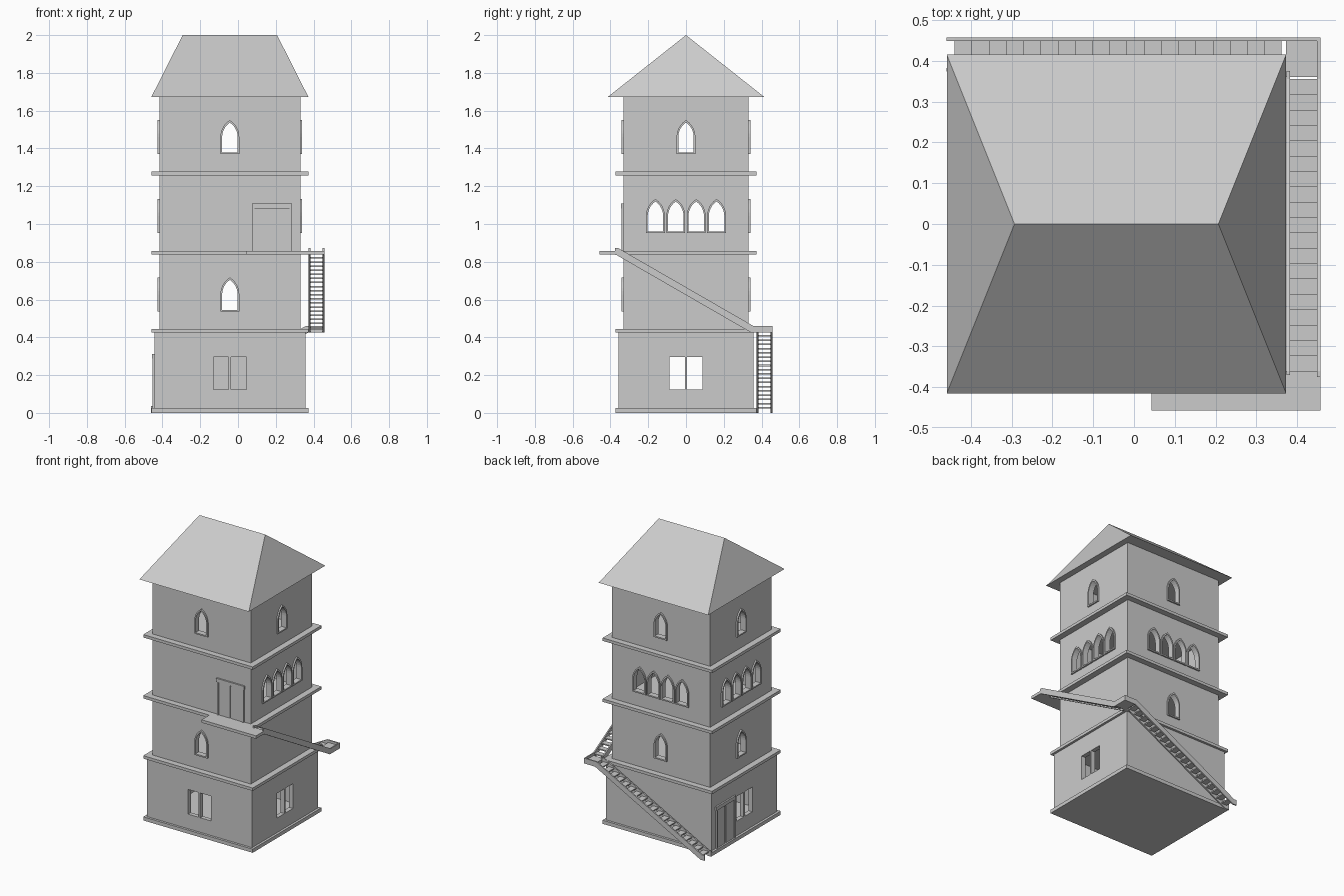
import bpy, bmesh
from math import pi, sin, cos, atan2
from mathutils import Matrix, Vector

old = bpy.data.objects.get("Cube")
if old:
    bpy.data.objects.remove(old, do_unlink=True)

stone = bpy.data.materials.new("pale grey stone")
stone.use_nodes = True
GREY = (0.6, 0.6, 0.6, 1)
stone.diffuse_color = GREY
stone.node_tree.nodes["Principled BSDF"].inputs["Base Color"].default_value = GREY

CX = -0.043                     # tower axis
FRONT, RIGHT, BACK, LEFT = range(4)
GROUND, UPPER = (0.4, 0.357), (0.373, 0.332)   # half sizes of the storeys
WALL = 0.03


def finish(bm, name):
    bmesh.ops.recalc_face_normals(bm, faces=bm.faces[:])
    mesh = bpy.data.meshes.new(name)
    bm.to_mesh(mesh)
    bm.free()
    mesh.materials.append(stone)
    obj = bpy.data.objects.new(name, mesh)
    bpy.context.collection.objects.link(obj)
    return obj


def add_box(bm, x, y, z, m=Matrix()):
    """Box from (low, high) pairs."""
    size = Vector((x[1] - x[0], y[1] - y[0], z[1] - z[0]))
    mid = Vector((sum(x), sum(y), sum(z))) / 2
    bmesh.ops.create_cube(bm, size=1, matrix=m @ Matrix.Translation(mid) @ Matrix.Diagonal(size).to_4x4())


def add_prism(bm, outline, y0, y1, m):
    """Extrude an (x, z) outline along y."""
    a, b = [[bm.verts.new(m @ Vector((u, y, z))) for u, z in outline] for y in (y0, y1)]
    bm.faces.new(a)
    bm.faces.new(b)
    for i in range(len(a)):
        bm.faces.new((a[i - 1], a[i], b[i], b[i - 1]))


def add_ring(bm, outer, inner, y0, y1, m):
    """Frame between two matching outlines."""
    loops = [[bm.verts.new(m @ Vector((u, y, z))) for u, z in o]
             for o, y in ((outer, y0), (inner, y0), (inner, y1), (outer, y1))]
    for k in range(4):
        a, b = loops[k - 1], loops[k]
        for i in range(len(a)):
            bm.faces.new((a[i - 1], a[i], b[i], b[i - 1]))


def on_wall(side, half, u=0, z=0):
    """Local frame on a wall: x along it, -y outward."""
    dist = half[1] if side in (FRONT, BACK) else half[0]
    return (Matrix.Translation((CX, 0, 0)) @ Matrix.Rotation(side * pi / 2, 4, "Z")
            @ Matrix.Translation((u, -dist, z)))


def arch(w, h, spring, base, steps=6):
    """Pointed arch outline of half width w."""
    r = (w * w + h * h) / (2 * w)
    end = atan2(h, r - w)
    right = [(w - r + r * cos(end * i / steps), spring + r * sin(end * i / steps)) for i in range(steps)]
    return [(-w, base), (w, base)] + right + [(0, spring + h)] + [(-u, z) for u, z in reversed(right)]


def rect(w, z0, z1):
    return [(-w, z0), (w, z0), (w, z1), (-w, z1)]


def storey(name, half, z0, z1, openings):
    """Hollow storey with cut openings (outline, matrix)."""
    bm = bmesh.new()
    hx, hy = half
    upright = Matrix.Translation((CX, 0, 0)) @ Matrix.Rotation(pi / 2, 4, "X")
    outer = rect(hx, -hy, hy)
    inner = rect(hx - WALL, WALL - hy, hy - WALL)
    add_ring(bm, outer, inner, z0, z1, upright)
    obj = finish(bm, name)
    bm = bmesh.new()
    for outline, m in openings:
        add_prism(bm, outline, -WALL, 2 * WALL, m)
    cutter = finish(bm, "opening_cutter")
    cutter.hide_render = True
    mod = obj.modifiers.new("openings", "BOOLEAN")
    mod.operation, mod.solver, mod.object = "DIFFERENCE", "EXACT", cutter
    graph = bpy.context.evaluated_depsgraph_get()
    cut = bpy.data.meshes.new_from_object(obj.evaluated_get(graph))
    obj.modifiers.clear()
    obj.data = cut
    bpy.data.objects.remove(cutter, do_unlink=True)


# Arched windows and the storeys that hold them
OUTER, INNER, HOLE = arch(0.05, 0.09, 0.09, 0), arch(0.041, 0.077, 0.09, 0.009), arch(0.046, 0.084, 0.09, 0.004)
ROW = (-0.162, -0.054, 0.054, 0.162)
floors = [
    ("second_storey", 0.445, 0.838, 0.537, (FRONT, BACK, LEFT), (0,)),
    ("third_storey", 0.858, 1.257, 0.952, (RIGHT, BACK, LEFT), ROW),
    ("fourth_storey", 1.277, 1.675, 1.37, (FRONT, RIGHT, BACK, LEFT), (0,)),
]
frames = bmesh.new()
for name, z0, z1, sill, sides, offsets in floors:
    places = [on_wall(s, UPPER, u, sill) for s in sides for u in offsets]
    storey(name, UPPER, z0, z1, [(HOLE, m) for m in places])
    for m in places:
        add_ring(frames, OUTER, INNER, -0.01, WALL, m)
finish(frames, "arched_window_frames")

# Ground storey with square windows and mullions
places = [on_wall(s, GROUND) for s in (FRONT, RIGHT, LEFT)]
storey("ground_storey", GROUND, 0.02, 0.425, [(rect(0.087, 0.125, 0.295), m) for m in places])
mullions = bmesh.new()
for m in places:
    add_box(mullions, (-0.006, 0.006), (0, WALL), (0.125, 0.295), m)
finish(mullions, "ground_window_mullions")

# Slabs between the storeys
for name, z0, z1 in (("base_slab", 0, 0.025), ("first_ledge", 0.425, 0.445),
                     ("second_ledge", 0.838, 0.858), ("third_ledge", 1.257, 1.277)):
    bm = bmesh.new()
    add_box(bm, (CX - 0.416, CX + 0.416), (-0.373, 0.373), (z0, z1))
    finish(bm, name)

# Double doors
for name, m, h in (("balcony_door", on_wall(FRONT, UPPER, 0.223, 0.858), 0.25),
                   ("ground_door", on_wall(LEFT, GROUND, -0.21, 0.025), 0.288)):
    bm = bmesh.new()
    for s in (-1, 1):
        add_box(bm, sorted((s * 0.09, s * 0.102)), (-0.01, 0.01), (0, h - 0.025), m)
        add_box(bm, sorted((s * 0.004, s * 0.09)), (-0.005, 0.01), (0, h - 0.028), m)
    add_box(bm, (-0.106, 0.106), (-0.011, 0.01), (h - 0.025, h), m)
    finish(bm, name)

# Hipped roof
bm = bmesh.new()
a, b, c, d = [bm.verts.new((CX + u, v, 1.672)) for u, v in rect(0.416, -0.415, 0.415)]
west, east = [bm.verts.new((CX + s * 0.25, 0, 2)) for s in (-1, 1)]
for face in ((d, c, b, a), (a, b, east, west), (c, d, west, east), (b, c, east), (d, a, west)):
    bm.faces.new(face)
finish(bm, "hipped_roof")

# Balcony and corner landing
bm = bmesh.new()
add_box(bm, (0.043, 0.457), (-0.457, -0.36), (0.838, 0.858))
finish(bm, "balcony")
bm = bmesh.new()
add_box(bm, (0.373, 0.457), (0.36, 0.457), (0.425, 0.445))
finish(bm, "corner_landing")


def stairs(name, m, start, end, z_top, z_low, top_flat, low_flat):
    """Open flight: local x runs downhill, local y spans the two stringers."""
    bm = bmesh.new()
    deep = 0.036
    for y, inner in ((0, True), (0.074, False)):
        far = end + (0.02 if inner else low_flat)
        near = start - (0.01 if inner else top_flat)
        outline = [(near, z_top), (start, z_top), (end, z_low), (far, z_low),
                   (far, z_low - deep), (end - 0.01, z_low - deep), (start - 0.01, z_top - deep)]
        if not inner:
            outline.append((near, z_top - deep))
        add_prism(bm, outline, y, y + 0.009, m)
    steps = 19
    run, rise = (end - start) / steps, (z_top - z_low) / steps
    for i in range(steps):
        x, z = start + run * i, z_top - 0.016 - rise * (i + 0.5)
        add_box(bm, (x, x + run), (0.005, 0.078), (z - 0.008, z), m)
    finish(bm, name)


# Upper flight runs to the back, lower flight runs along the back wall
upper = Matrix(((0, 1, 0, 0.374), (1, 0, 0, 0), (0, 0, 1, 0), (0, 0, 0, 1)))
stairs("upper_stairs", upper, -0.36, 0.355, 0.873, 0.461, 0.015, 0.102)
lower = Matrix(((-1, 0, 0, 0), (0, 1, 0, 0.374), (0, 0, 1, 0), (0, 0, 0, 1)))
stairs("lower_stairs", lower, -0.362, 0.44, 0.461, 0.036, 0.095, 0.02)
